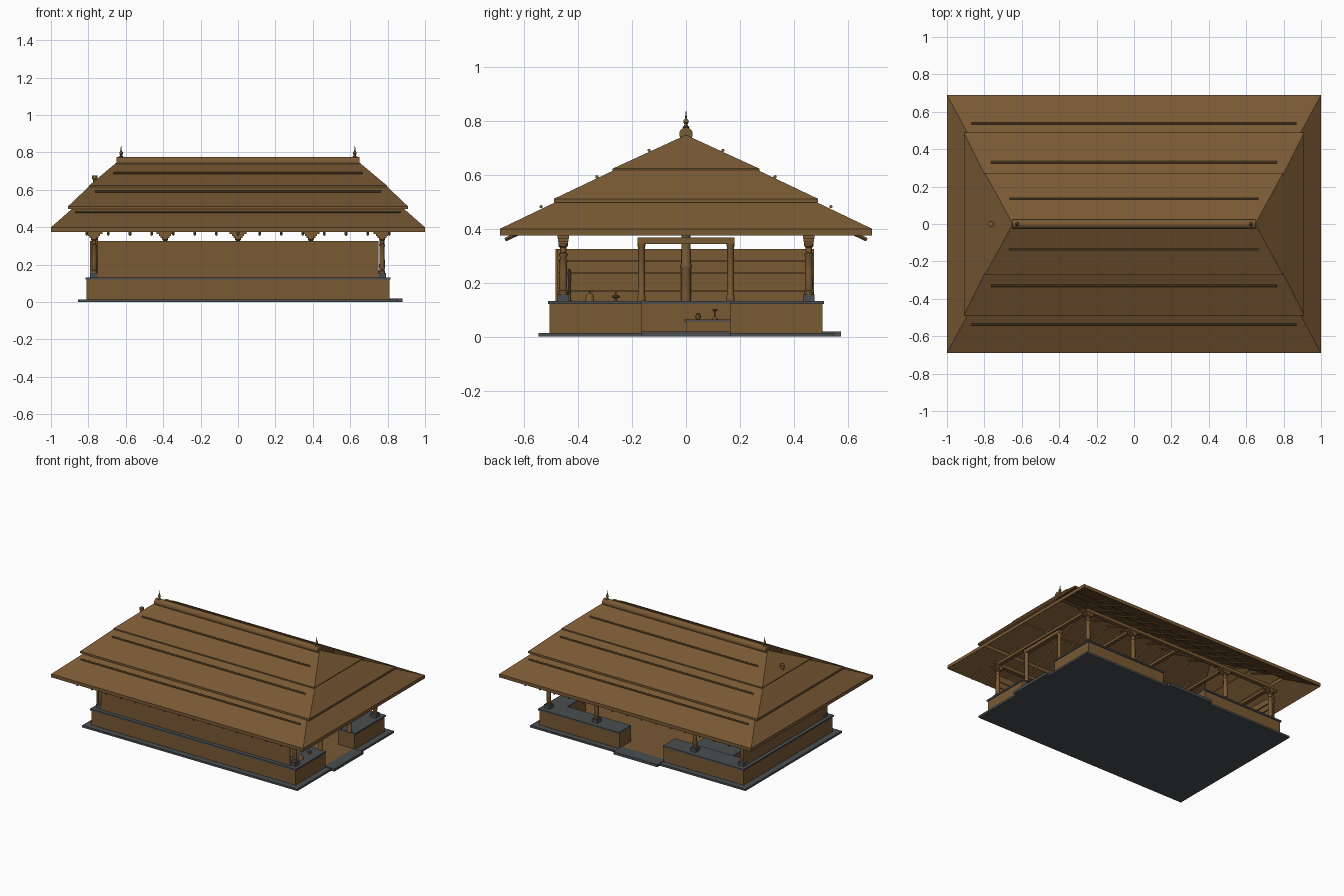
import bpy, bmesh, math
from mathutils import Vector

if "Cube" in bpy.data.objects:
    bpy.data.objects.remove(bpy.data.objects["Cube"], do_unlink=True)


def material(name, rgb):
    m = bpy.data.materials.new(name)
    m.use_nodes = True
    m.diffuse_color = (*rgb, 1)
    m.node_tree.nodes["Principled BSDF"].inputs["Base Color"].default_value = (*rgb, 1)
    return m


wood = material("warm brown wood", (0.19, 0.1, 0.034))
stone = material("dark grey stone", (0.07, 0.076, 0.08))


def finish(name, bm, mat, smooth=False):
    bmesh.ops.recalc_face_normals(bm, faces=bm.faces)
    me = bpy.data.meshes.new(name)
    bm.to_mesh(me)
    bm.free()
    me.materials.append(mat)
    ob = bpy.data.objects.new(name, me)
    bpy.context.collection.objects.link(ob)
    if smooth:
        bpy.ops.object.select_all(action="DESELECT")
        ob.select_set(True)
        bpy.context.view_layer.objects.active = ob
        bpy.ops.object.shade_smooth_by_angle(angle=math.radians(40))
    return ob


def box(name, x, y, z, mat=wood):
    """Box from (min, max) pairs."""
    bm = bmesh.new()
    bmesh.ops.create_cube(bm, size=1)
    for v in bm.verts:
        v.co = [(a + b) / 2 + c * (b - a) for (a, b), c in zip((x, y, z), v.co)]
    return finish(name, bm, mat)


def lathe(name, x, y, z, profile, sides=16, mat=wood):
    """Turned part from (radius, height) pairs."""
    bm = bmesh.new()
    rings = [[bm.verts.new((x + r * math.cos(math.tau * i / sides),
                            y + r * math.sin(math.tau * i / sides), z + h))
              for i in range(sides)] for r, h in profile]
    for a, b in zip(rings, rings[1:]):
        for i in range(sides):
            j = (i + 1) % sides
            bm.faces.new((a[i], a[j], b[j], b[i]))
    bm.faces.new(rings[0])
    bm.faces.new(rings[-1])
    return finish(name, bm, mat, True)


def bar(name, a, b, r, sides=8):
    """Round bar between two points; four sides gives a square one."""
    a, b = Vector(a), Vector(b)
    bm = bmesh.new()
    bmesh.ops.create_cone(bm, cap_ends=True, segments=sides, radius1=r, radius2=r,
                          depth=(b - a).length)
    bm.transform((b - a).to_track_quat("Z", "Y").to_matrix().to_4x4())
    bmesh.ops.translate(bm, verts=bm.verts, vec=(a + b) / 2)
    return finish(name, bm, wood, sides > 4)


def roof_tier(name, low, high, t):
    """Hipped shell between two (half x, half y, z) rectangles."""
    bm = bmesh.new()
    loops = [[bm.verts.new((sx * hx, sy * hy, z - d))
              for sx, sy in ((-1, -1), (1, -1), (1, 1), (-1, 1))]
             for (hx, hy, z), d in ((low, 0), (high, 0), (high, t), (low, t))]
    for k in range(4):
        a, b = loops[k], loops[(k + 1) % 4]
        for i in range(4):
            j = (i + 1) % 4
            bm.faces.new((a[i], a[j], b[j], b[i]))
    return finish(name, bm, wood)


# Ground slab, entrance steps and inner floor
box("ground_slab", (-.855, .855), (-.547, .547), (0, .014), stone)
box("side_step", (.8, .88), (-.165, .165), (0, .019), stone)
box("back_step", (-.175, .175), (.48, .575), (0, .019), stone)
box("inner_floor", (-.8, .8), (-.5, .5), (.01, .017))

# Raised benches with stone caps, open at the back and one side
W = .13
benches = {
    "front": ((-.81, .81), (-.505, -.505 + W)),
    "closed_side": ((-.81, -.81 + W), (-.505 + W, .505 - W)),
    "back_right": ((-.81, -.175), (.505 - W, .505)),
    "back_left": ((.175, .81), (.505 - W, .505)),
    "open_side_front": ((.81 - W, .81), (-.505 + W, -.165)),
    "open_side_back": ((.81 - W, .81), (.165, .505 - W)),
}
for name, (x, y) in benches.items():
    box(name + "_bench", x, y, (.014, .121))
    # Caps overhang only the outer edge of the ring
    gx = tuple(math.copysign(.816, v) if abs(v) == .81 else v for v in x)
    gy = tuple(math.copysign(.512, v) if abs(v) == .505 else v for v in y)
    box(name + "_bench_cap", gx, gy, (.12, .131), stone)

# Boarded walls with thin rails
box("front_wall", (-.75, .75), (-.484, -.474), (.131, .325))
box("side_wall", (-.79, -.78), (-.474, .474), (.131, .325))
for z in (.17, .235, .28):
    box("side_wall_rail", (-.78, -.774), (-.44, .44), (z - .003, z + .003))
    box("front_wall_rail", (-.75, .75), (-.474, -.469), (z - .003, z + .003))

# Turned pillars with square stone feet and stepped bracket capitals
shaft = [(.017, .155), (.017, .165), (.012, .17), (.015, .18), (.0145, .24), (.0125, .295),
         (.016, .3), (.016, .307), (.011, .312), (.012, .33), (.017, .335), (.017, .345)]
spots = [(x, s * .455) for x in (-.77, -.39, .39, .77) for s in (-1, 1)] + [(0, -.455)]
for x, y in spots:
    box("pillar_foot", (x - .022, x + .022), (y - .022, y + .022), (.131, .156), stone)
    lathe("pillar_shaft", x, y, 0, shaft)
    for hx, hy, z in ((.024, .018, .343), (.032, .019, .353), (.045, .021, .363)):
        box("pillar_bracket", (x - hx, x + hx), (y - hy, y + hy), (z, z + .011))
lathe("side_middle_pillar", -.765, 0, 0, [(.018, .125), (.018, .25), (.02, .255),
                                          (.02, .265), (.017, .27), (.017, .375)])

# Side entrance frame
for y in (-.165, .165):
    lathe("entrance_post", .77, y, 0, [(.015, .131), (.015, .15), (.0125, .155),
                                       (.0125, .33), (.015, .335), (.015, .347)])
box("entrance_lintel", (.755, .785), (-.18, .18), (.343, .367))

# Ring beams and cross ties
for s in (-1, 1):
    box("long_ring_beam", (-.79, .79), (s * .455 - .014, s * .455 + .014), (.374, .397))
    box("short_ring_beam", (s * .77 - .014, s * .77 + .014), (-.455, .455), (.376, .395))
for x in (-.39, 0, .39):
    box("cross_tie", (x - .012, x + .012), (-.455, .455), (.378, .396))

# Three overlapping hipped roof tiers
roof_tier("lower_roof", (1, .69, .399), (.875, .46, .509), .024)
roof_tier("middle_roof", (.91, .49, .51), (.785, .24, .629), .014)
roof_tier("upper_roof", (.797, .272, .622), (.65, .004, .745), .012)

# Rafters, with tails showing below the long eaves
for k in range(-7, 8):
    x = k * .1155
    top = min(.67, max(0, (.7 - abs(x)) * 2.0 + .3))
    for s in (-1, 1):
        bar("rafter", (x, s * .67, .359), (x, s * (.67 - top), .359 + top * .47), .007, 4)

# Round battens on the long slopes
for s in (-1, 1):
    for hx, y, z in ((.87, .537, .481), (.765, .33, .592), (.665, .137, .69)):
        bar("roof_batten", (-hx, s * y, z), (hx, s * y, z), .006)

# Ridge roll, end finials and vent pipe
bar("ridge_roll", (-.65, 0, .75), (.65, 0, .75), .025, 20)
finial = [(.011, 0), (.013, .006), (.007, .01), (.006, .016), (.01, .022),
          (.009, .03), (.004, .036), (.003, .046), (.001, .063)]
for s in (-1, 1):
    lathe("ridge_finial", s * .625, 0, .771, finial)
lathe("roof_vent", -.765, 0, .62, [(.011, 0), (.011, .035), (.015, .037), (.015, .055)])

# Low platform inside with a pot and a lamp
box("inner_platform", (-.55, -.25), (0, .3), (.014, .056))
box("inner_platform_top", (-.555, -.245), (-.005, .305), (.056, .064), stone)
pot = [(.006, 0), (.011, .006), (.011, .012), (.005, .018), (.007, .023)]
lamp = [(.011, 0), (.009, .004), (.003, .008), (.003, .028), (.01, .034), (.009, .038)]
lathe("small_pot", -.4, .045, .064, pot)
lathe("oil_lamp", -.4, .107, .064, lamp)

# Things on the open side bench and by the pillar
bell = [(.018, 0), (.015, .008), (.014, .02), (.008, .028), (.003, .03), (.003, .038)]
lathe("bench_bell", .75, -.357, .131, bell)
lathe("bench_lamp", .75, -.26, .131, [(.011, 0), (.004, .005), (.004, .01), (.016, .015),
                                      (.014, .02), (.003, .024), (.002, .036)])
bar("leaning_staff", (-.76, -.43, .131), (-.77, -.432, .25), .005)
